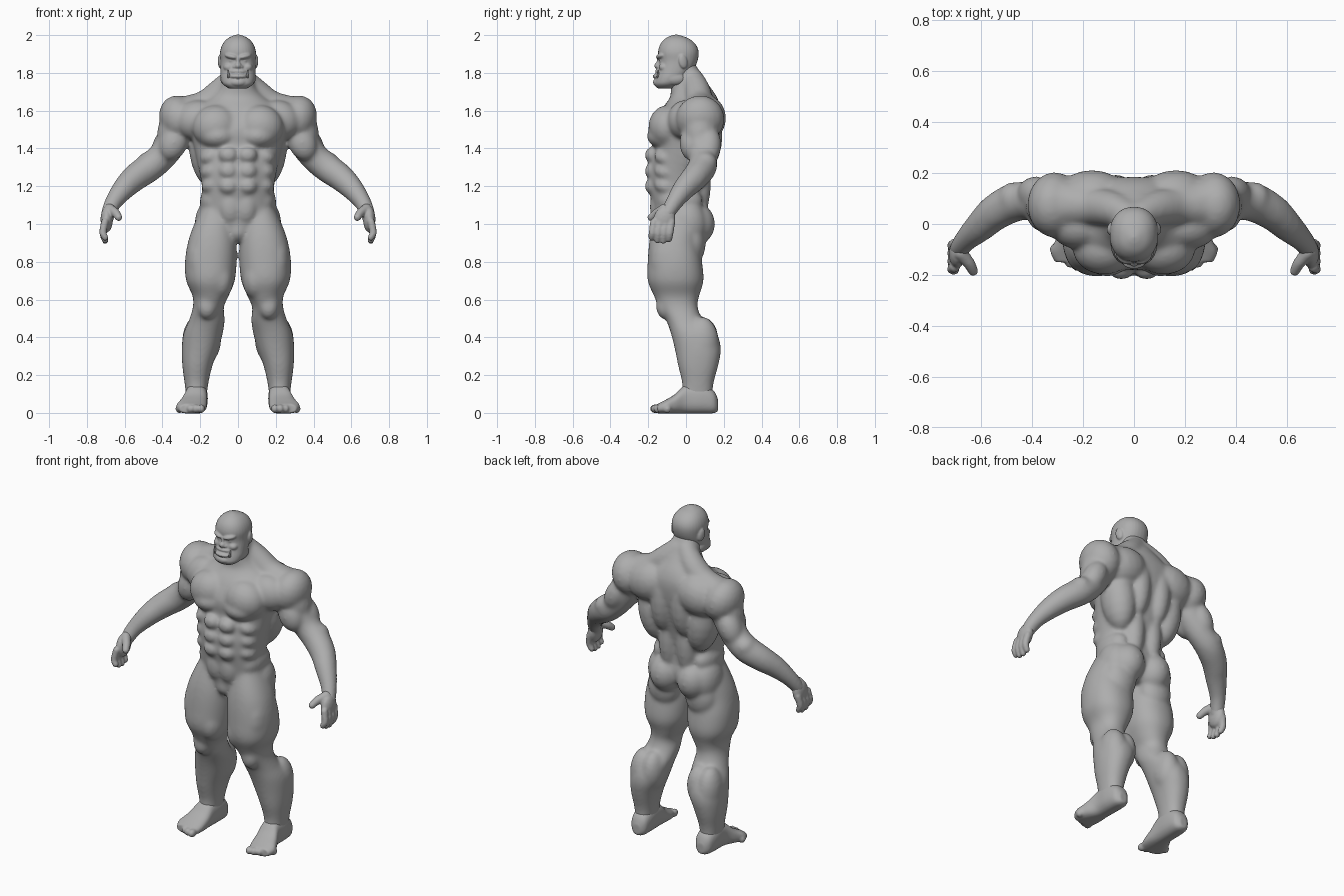
import bpy, bmesh, math
from mathutils import Matrix, Euler

skin = bpy.data.materials.new("grey_skin")
skin.diffuse_color = (0.42, 0.42, 0.42, 1)


def spline(rows, steps):
    """Smooth in-between rows through the given rows."""
    out = []
    n = len(rows)
    for i in range(n - 1):
        quad = [rows[max(0, min(n - 1, i + k))] for k in (-1, 0, 1, 2)]
        for s in range(steps):
            t = s / steps
            out.append([0.5 * (2 * b + (c - a) * t + (2 * a - 5 * b + 4 * c - d) * t * t
                               + (3 * b - a - 3 * c + d) * t ** 3) for a, b, c, d in zip(*quad)])
    return out + [list(rows[-1])]


def loft(bm, rows, along="z", power=0.9, steps=5, sides=32):
    """Rows: height along axis, centre x, half width, low and high of the third axis."""
    rings = []
    for h, cx, hw, lo, hi in spline(rows, steps):
        ring = []
        for k in range(sides):
            a = 2 * math.pi * k / sides
            c, s = math.cos(a), math.sin(a)
            u = cx + hw * math.copysign(abs(c) ** power, c)
            v = (lo + hi) / 2 + (hi - lo) / 2 * math.copysign(abs(s) ** power, s)
            ring.append(bm.verts.new((u, v, h) if along == "z" else (u, h, v)))
        rings.append(ring)
    for r0, r1 in zip(rings, rings[1:]):
        for k in range(sides):
            j = (k + 1) % sides
            bm.faces.new((r0[k], r0[j], r1[j], r1[k]))
    bm.faces.new(rings[0][::-1])
    bm.faces.new(rings[-1])


def blob(bm, pos, size, rot=(0, 0, 0), seg=20):
    """Ellipsoid muscle; rotation in degrees."""
    m = (Matrix.Translation(pos) @ Euler([math.radians(a) for a in rot]).to_matrix().to_4x4()
         @ Matrix.Diagonal((*size, 1)))
    bmesh.ops.create_uvsphere(bm, u_segments=seg, v_segments=seg // 2, radius=1, matrix=m)


def chain(bm, rows, steps=6, seg=16):
    """Swept ball through x, y, z, radius rows."""
    for x, y, z, r in spline(rows, steps):
        blob(bm, (x, y, z), (r, r, r), seg=seg)


def finish(name, bm, voxel, smooth):
    """Mirror, fuse and soften the pieces into one skin."""
    bmesh.ops.recalc_face_normals(bm, faces=bm.faces[:])
    me = bpy.data.meshes.new(name)
    bm.to_mesh(me)
    bm.free()
    me.materials.append(skin)
    ob = bpy.data.objects.new(name, me)
    bpy.context.collection.objects.link(ob)
    mir = ob.modifiers.new("mirror", "MIRROR")
    mir.use_mirror_merge = False
    rem = ob.modifiers.new("fuse", "REMESH")
    rem.mode = "VOXEL"
    rem.voxel_size = voxel
    rem.use_smooth_shade = True
    sm = ob.modifiers.new("soften", "SMOOTH")
    sm.factor = 0.5
    sm.iterations = smooth


body = bmesh.new()

# torso and neck
loft(body, [(0.92, 0, .06, -.13, .04), (0.97, 0, .15, -.16, .09), (1.03, 0, .195, -.17, .11),
            (1.10, 0, .198, -.18, .10), (1.18, 0, .19, -.195, .105), (1.28, 0, .205, -.198, .125),
            (1.40, 0, .232, -.175, .155), (1.50, 0, .25, -.18, .178), (1.60, 0, .25, -.135, .185),
            (1.67, 0, .15, -.085, .165), (1.73, 0, .095, -.082, .125), (1.80, 0, .081, -.082, .075),
            (1.85, 0, .07, -.07, .05)])

# chest and belly muscles
blob(body, (.118, -.095, 1.515), (.125, .105, .115), (0, 10, 0))
blob(body, (.105, -.10, 1.465), (.105, .108, .072))
blob(body, (.215, -.005, 1.55), (.12, .095, .105), (0, 15, 0))
for z in (1.365, 1.28, 1.20):
    blob(body, (.050, -.172, z), (.054, .048, .046))
blob(body, (.04, -.15, 1.09), (.06, .042, .09))
for k in range(3):
    blob(body, (.14 - .004 * k, -.10, 1.36 - .075 * k), (.065, .07, .045), (0, 25, 0))
blob(body, (.135, -.03, 1.12), (.068, .12, .08))
blob(body, (0, -.10, .965), (.065, .07, .065))

# back muscles
blob(body, (.165, .06, 1.38), (.093, .105, .19), (0, 8, 0))
blob(body, (.165, .095, 1.56), (.15, .118, .125), (0, 15, 0))
blob(body, (.07, .105, 1.48), (.075, .09, .20))
blob(body, (.06, .06, 1.22), (.065, .073, .20))
chain(body, [(.03, .035, 1.77, .058), (.09, .06, 1.702, .072), (.17, .07, 1.632, .078),
             (.25, .075, 1.59, .094), (.31, .075, 1.565, .105)])

# buttocks and hips
blob(body, (.092, .045, 1.0), (.098, .11, .115))
blob(body, (.145, .0, 1.0), (.085, .11, .13))
blob(body, (.125, .03, .90), (.10, .075, .12))

# arm
chain(body, [(.27, .08, 1.58, .10), (.325, .075, 1.51, .098), (.352, .08, 1.43, .084),
             (.405, .09, 1.355, .077), (.47, .085, 1.30, .078), (.545, .045, 1.245, .072),
             (.605, -.01, 1.187, .061), (.658, -.06, 1.118, .047), (.685, -.095, 1.06, .040),
             (.69, -.105, 1.03, .03)])
blob(body, (.312, .075, 1.555), (.105, .13, .128), (0, 18, 0))
blob(body, (.34, .03, 1.43), (.075, .065, .10), (0, -25, 0))
blob(body, (.385, .12, 1.42), (.066, .068, .105), (0, -25, 0))
blob(body, (.475, .10, 1.325), (.06, .065, .058))

# leg
loft(body, [(1.08, .11, .085, -.15, .06), (.98, .128, .112, -.18, .07), (.90, .137, .129, -.195, .067),
            (.80, .144, .137, -.203, .085), (.70, .146, .129, -.203, .093), (.62, .145, .096, -.17, .07),
            (.56, .157, .082, -.143, .062), (.49, .165, .095, -.105, .092), (.42, .185, .104, -.08, .162),
            (.34, .20, .098, -.06, .185), (.25, .215, .080, -.042, .171), (.15, .220, .062, -.02, .145),
            (.05, .220, .050, -.03, .142)])
blob(body, (.205, -.08, .80), (.072, .11, .17))
blob(body, (.092, -.105, .71), (.07, .092, .11))
blob(body, (.163, -.11, .565), (.053, .05, .07))
blob(body, (.225, .085, .37), (.072, .09, .14))
blob(body, (.155, .085, .39), (.066, .088, .12))
finish("body", body, .0085, 22)

# hands with four fingers and a thumb
hand = bmesh.new()
chain(hand, [(.676, -.083, 1.082, .036), (.69, -.105, 1.04, .036)], 3)
blob(hand, (.695, -.115, 1.025), (.033, .058, .07), (-15, 0, 0))
for k in range(4):
    y = -.077 - .031 * k
    low = (.902, .893, .895, .91)[k]
    chain(hand, [(.705, y, 1.01, .021), (.715, y - .008, .955, .020), (.703, y - .012, low + .018, .017)],
          5, 12)
chain(hand, [(.68, -.115, 1.08, .028), (.648, -.155, 1.058, .024), (.632, -.185, 1.035, .020)], 6, 12)
finish("hands", hand, .0055, 7)

# feet and toes
foot = bmesh.new()
loft(foot, [(.170, .218, .022, .01, .07), (.145, .218, .050, -.002, .12), (.08, .220, .060, -.004, .155),
            (0, .222, .060, -.004, .15), (-.06, .235, .072, -.004, .098), (-.11, .247, .080, -.004, .068),
            (-.15, .245, .066, -.003, .048)], along="y", power=.8)
for k in range(5):
    blob(foot, (.195 + .029 * k, -.163 + .004 * k * k, .022), (.021, .030 - .002 * k, .024), seg=12)
finish("feet", foot, .006, 8)

# head
head = bmesh.new()
loft(head, [(1.718, 0, .05, -.15, -.06), (1.74, 0, .080, -.166, -.03), (1.77, 0, .091, -.162, .0),
            (1.81, 0, .093, -.152, .035), (1.86, 0, .093, -.143, .06), (1.91, 0, .095, -.148, .067),
            (1.95, 0, .083, -.137, .052), (1.98, 0, .058, -.112, .018), (1.997, 0, .026, -.08, -.025),
            (2.003, 0, .004, -.055, -.05)], power=.9)
# brow, eyes, nose, cheeks, mouth, chin and ears
blob(head, (.036, -.132, 1.888), (.038, .024, .015), (0, -12, 28))
blob(head, (.036, -.127, 1.864), (.014, .014, .008))
blob(head, (0, -.145, 1.838), (.019, .024, .018))
blob(head, (0, -.138, 1.862), (.011, .018, .03))
blob(head, (.016, -.142, 1.832), (.013, .016, .010))
blob(head, (.050, -.118, 1.83), (.028, .026, .022), (0, 0, 30))
blob(head, (0, -.142, 1.808), (.044, .022, .012))
blob(head, (0, -.152, 1.782), (.046, .025, .013))
blob(head, (0, -.147, 1.750), (.045, .028, .024))
blob(head, (.066, -.06, 1.77), (.028, .06, .036))
blob(head, (.094, -.015, 1.86), (.012, .024, .038), (12, 0, 18))
finish("head", head, .0045, 6)

# tusks rising from the lower lip
for side, name in ((1, "tusk_right"), (-1, "tusk_left")):
    bm = bmesh.new()
    bmesh.ops.create_cone(bm, cap_ends=True, segments=12, radius1=.008, radius2=.002, depth=.042,
                          matrix=Matrix.Translation((side * .05, -.148, 1.795))
                          @ Matrix.Rotation(side * math.radians(10), 4, "Y"))
    me = bpy.data.meshes.new(name)
    bm.to_mesh(me)
    bm.free()
    me.materials.append(skin)
    me.shade_smooth()
    bpy.context.collection.objects.link(bpy.data.objects.new(name, me))
